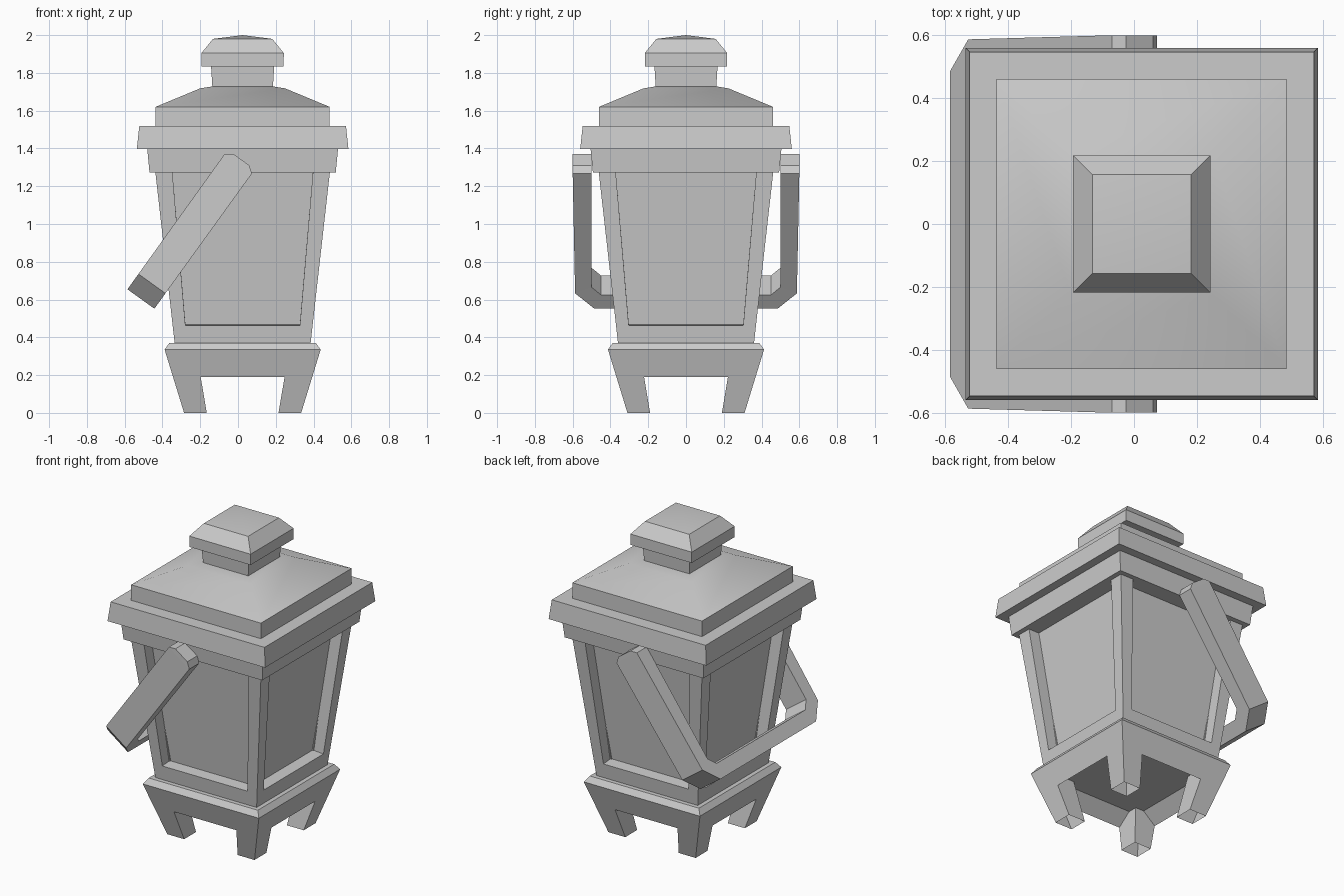
import bpy, bmesh, math
from mathutils import Vector, Matrix

if "Cube" in bpy.data.objects:
    bpy.data.objects.remove(bpy.data.objects["Cube"])

CX = 0.0245  # the lantern axis; the swung handle shifts the bounding box


def finish(bm, name, smooth=False):
    bmesh.ops.remove_doubles(bm, verts=bm.verts, dist=0.0005)
    bmesh.ops.recalc_face_normals(bm, faces=bm.faces)
    me = bpy.data.meshes.new(name)
    bm.to_mesh(me)
    bm.free()
    ob = bpy.data.objects.new(name, me)
    bpy.context.collection.objects.link(ob)
    if smooth:
        bpy.ops.object.select_all(action='DESELECT')
        ob.select_set(True)
        bpy.context.view_layer.objects.active = ob
        bpy.ops.object.shade_smooth_by_angle(angle=math.radians(35))
    return ob


def add_face(bm, pts):
    return bm.faces.new([bm.verts.new(p) for p in pts])


def loft(bm, rings, cap_start=True, cap_end=True):
    """Skin a list of equal-length point rings."""
    n = len(rings[0])
    for a, b in zip(rings, rings[1:]):
        for i in range(n):
            j = (i + 1) % n
            pts = []
            for p in (a[i], a[j], b[j], b[i]):
                if all((Vector(p) - Vector(q)).length > 1e-5 for q in pts):
                    pts.append(p)
            add_face(bm, pts)
    if cap_start:
        add_face(bm, rings[0])
    if cap_end:
        add_face(bm, rings[-1])


def square(h, z):
    return [(CX + sx * h, sy * h, z) for sx, sy in ((-1, -1), (1, -1), (1, 1), (-1, 1))]


def square_tower(name, profile, smooth=False, cap_start=True):
    """Square solid from (half width, height) pairs."""
    bm = bmesh.new()
    loft(bm, [square(h, z) for h, z in profile], cap_start, profile[-1][0] > 0)
    return finish(bm, name, smooth)


# Base: sloped skirt with a hollowed underside, on four tapered legs
def skirt(z):
    return 0.31 + 0.103 * z / 0.335


LEG_Z, CEIL_Z, CEIL_H = 0.19, 0.27, 0.295
square_tower("base_skirt", [(CEIL_H, CEIL_Z), (skirt(LEG_Z), LEG_Z), (0.413, 0.335), (0.388, 0.37)])


def leg_in(z):
    return 0.19 + 0.032 * z / LEG_Z


for sx, sy, name in ((-1, -1, "front_left"), (1, -1, "front_right"), (1, 1, "back_right"), (-1, 1, "back_left")):
    def P(kx, ky, z):
        f = {'i': leg_in, 'o': skirt, 'c': lambda z: CEIL_H}
        return (CX + sx * f[kx](z), sy * f[ky](z), z)
    bm = bmesh.new()
    for side, ceil in (('oi', 'ci'), ('io', 'ic')):
        add_face(bm, [P(*'oo', 0), P(*side, 0), P(*side, LEG_Z), P(*'oo', LEG_Z)])
        add_face(bm, [P(*'ii', 0), P(*side, 0), P(*side, LEG_Z), P(*ceil, CEIL_Z), P(*'ii', CEIL_Z)])
    finish(bm, name + "_leg")

# Body: flared box with a recessed panel on each of the four sides
Z0, ZP, Z1, DEPTH = 0.37, 0.463, 1.275, 0.075


def flare(z):
    return 0.36 + 0.102 * (z - Z0) / (Z1 - Z0)


bm = bmesh.new()
for k in range(4):
    M = Matrix.Translation((CX, 0, 0)) @ Matrix.Rotation(k * math.pi / 2, 4, 'Z')

    def pt(x, z, inset=0.0):
        # the sill rises slightly towards the panel
        return M @ Vector((x, -flare(z) + inset, z + (0.006 if inset and z == ZP else 0)))
    wb, wt = 0.303, 0.372
    for s in (-1, 1):
        # corner post and its return
        add_face(bm, [pt(s * flare(Z0), Z0), pt(s * wb, ZP), pt(s * wt, Z1), pt(s * flare(Z1), Z1)])
        add_face(bm, [pt(s * wb, ZP), pt(s * wb, ZP, DEPTH), pt(s * wt, Z1, DEPTH), pt(s * wt, Z1)])
    # bottom rail, sill, panel
    add_face(bm, [pt(-flare(Z0), Z0), pt(flare(Z0), Z0), pt(wb, ZP), pt(-wb, ZP)])
    add_face(bm, [pt(-wb, ZP), pt(wb, ZP), pt(wb, ZP, DEPTH), pt(-wb, ZP, DEPTH)])
    add_face(bm, [pt(-wb, ZP, DEPTH), pt(wb, ZP, DEPTH), pt(wt, Z1, DEPTH), pt(-wt, Z1, DEPTH)])
finish(bm, "body")

# Collar with projecting rim, roof, and stepped top knob
square_tower("collar_and_rim", [(0.493, 1.273), (0.505, 1.398), (0.56, 1.398), (0.547, 1.52)])
square_tower("roof", [(0.461, 1.52), (0.461, 1.62), (0.225, 1.718), (0.15, 1.73)], True, False)
square_tower("neck", [(0.16, 1.72), (0.167, 1.835)], cap_start=False)
square_tower("knob", [(0.217, 1.835), (0.218, 1.905), (0.157, 1.98), (0.0, 2.0)], True)

# Swing handle: U-shaped bar hanging at an angle to the left
U = Vector((0.584, 0, 0.811))       # up along the arms
Q = Vector((0.811, 0, -0.584))      # across the bar
C = Vector((-0.514, 0, 0.603))      # middle of the lower end
# (outer y, outer t, inner y, inner t, half width)
half = [(0.6, 0.91, 0.5, 0.91, 0.052), (0.6, 0.883, 0.5, 0.883, 0.089),
        (0.587, 0.1, 0.5, 0.14, 0.088), (0.485, 0.0, 0.45, 0.09, 0.088)]
stations = half + [(-a, b, -c, d, w) for a, b, c, d, w in reversed(half)]
bm = bmesh.new()
loft(bm, [[C + U * t + Q * q + Vector((0, y, 0))
           for y, t, q in ((yo, to, -w), (yo, to, w), (yi, ti, w), (yi, ti, -w))]
          for yo, to, yi, ti, w in stations])
finish(bm, "handle")
